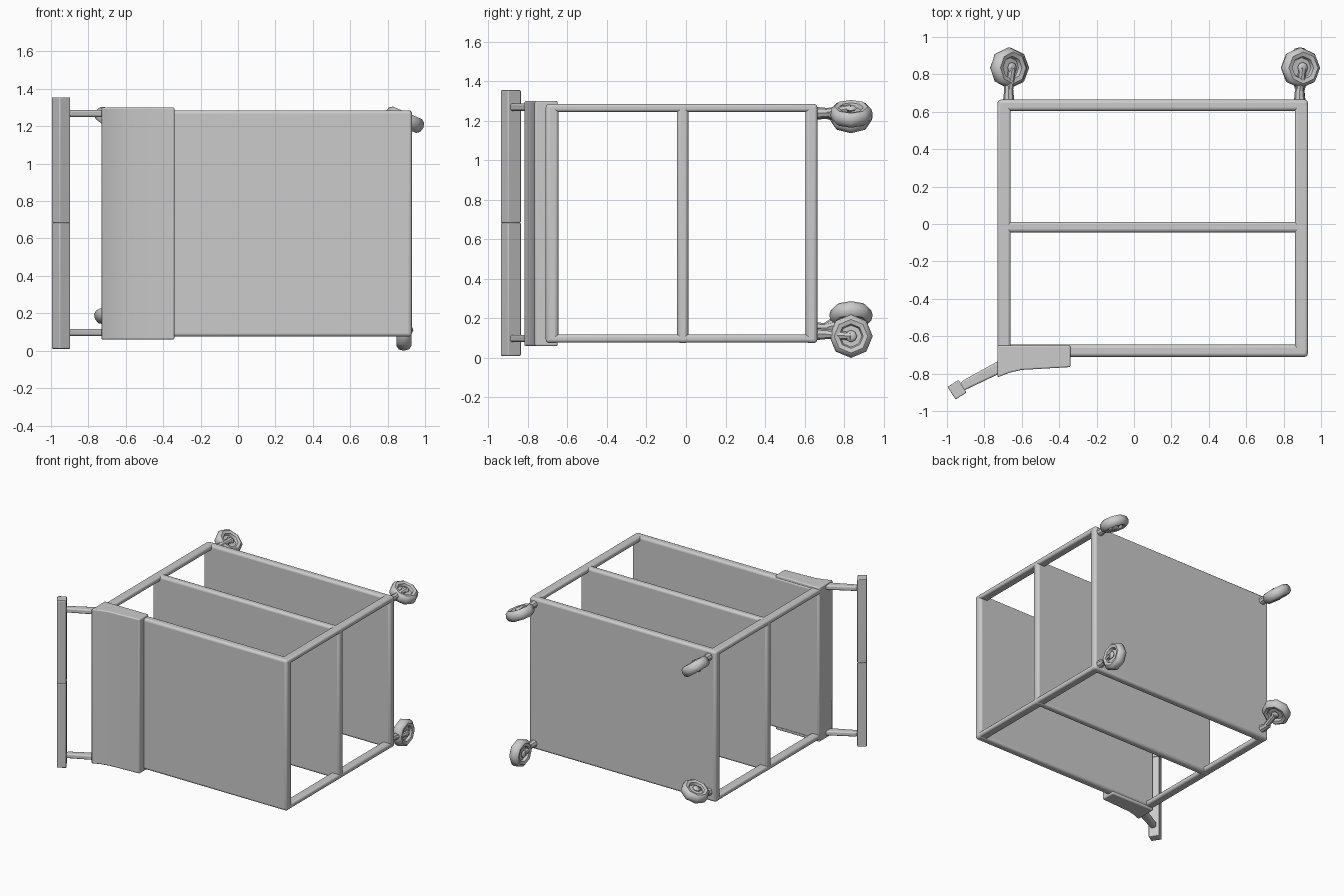
import bpy, bmesh, math
from mathutils import Matrix, Vector

if "Cube" in bpy.data.objects:
    bpy.data.objects.remove(bpy.data.objects["Cube"])


def finish(bm, name, bevel=0.0, segs=3, angle=40):
    bmesh.ops.recalc_face_normals(bm, faces=bm.faces)
    me = bpy.data.meshes.new(name)
    bm.to_mesh(me)
    bm.free()
    ob = bpy.data.objects.new(name, me)
    bpy.context.collection.objects.link(ob)
    if bevel:
        m = ob.modifiers.new("Bevel", 'BEVEL')
        m.width, m.segments = bevel, segs
    bpy.ops.object.select_all(action='DESELECT')
    ob.select_set(True)
    bpy.context.view_layer.objects.active = ob
    bpy.ops.object.shade_smooth_by_angle(angle=math.radians(angle))
    return ob


def box(name, x, y, z, bevel=0.0):
    bm = bmesh.new()
    size = [b - a for a, b in (x, y, z)]
    mid = [(a + b) / 2 for a, b in (x, y, z)]
    bmesh.ops.create_cube(bm, size=1, matrix=Matrix.Translation(mid) @ Matrix.Diagonal((*size, 1)))
    return finish(bm, name, bevel)


def prism(name, outline, z0, z1, bevel=0.0):
    """Extrude an xy outline from z0 to z1."""
    bm = bmesh.new()
    face = bm.faces.new([bm.verts.new((x, y, z0)) for x, y in outline])
    new = bmesh.ops.extrude_face_region(bm, geom=[face])["geom"]
    bmesh.ops.translate(bm, verts=[v for v in new if isinstance(v, bmesh.types.BMVert)], vec=(0, 0, z1 - z0))
    return finish(bm, name, bevel)


# Three shelves (the cart lies on its side, shelves are upright)
for name, y0, y1 in (("bottom_shelf", 0.605, 0.665), ("middle_shelf", -0.045, 0.012), ("top_shelf", -0.71, -0.645)):
    box(name, (-0.73, 0.93), (y0, y1), (0.075, 1.285), 0.018)

# Corner posts
for x0 in (-0.73, 0.86):
    for z0 in (0.078, 1.245):
        box("corner_post", (x0, x0 + 0.07), (-0.69, 0.645), (z0, z0 + 0.04), 0.014)

# Raised tray at the handle end
prism("top_tray", [(-0.34, -0.65), (-0.34, -0.765), (-0.60, -0.78), (-0.665, -0.795),
                   (-0.73, -0.82), (-0.73, -0.65)], 0.06, 1.30, 0.008)

# Handle arms and two-part grip
for z0 in (0.08, 1.25):
    prism("handle_arm", [(-0.70, -0.73), (-0.73, -0.735), (-0.92, -0.84), (-0.95, -0.91),
                         (-0.73, -0.805), (-0.70, -0.80)], z0, z0 + 0.037, 0.01)
c, ux, uy = Vector((-0.946, -0.886)), Vector((0.84, 0.54)), Vector((-0.54, 0.84))
square = [tuple(c + ux * a * 0.035 + uy * b * 0.04) for a, b in ((-1, -1), (1, -1), (1, 1), (-1, 1))]
prism("grip_lower", square, 0.01, 0.683, 0.006)
prism("grip_upper", square, 0.683, 1.355, 0.006)


def caster(x, z, dx, dz, sx, sz):
    """Octagonal wheel centred at (x, z), rolling along (dx, dz); stem at (sx, sz)."""
    d = Vector((dx, 0, dz)).normalized()
    yv = Vector((0, 1, 0))
    ax = d.cross(yv)
    centre = Vector((x, 0.835, z))
    mat = Matrix((d, yv, ax)).transposed().to_4x4()
    mat.translation = centre
    # Tyre and recessed hub, as one lathed profile (radius, half width)
    bm = bmesh.new()
    prof = [(0.055, -0.014), (0.062, -0.034), (0.085, -0.040), (0.103, -0.027), (0.110, 0),
            (0.103, 0.027), (0.085, 0.040), (0.062, 0.034), (0.055, 0.014)]
    rings = [[bm.verts.new((r * math.cos(i * math.pi / 4), r * math.sin(i * math.pi / 4), h))
              for i in range(8)] for r, h in prof]
    for a, b in zip(rings, rings[1:]):
        for i in range(8):
            bm.faces.new((a[i], a[(i + 1) % 8], b[(i + 1) % 8], b[i]))
    bm.faces.new(rings[0])
    bm.faces.new(rings[-1])
    bm.transform(mat)
    finish(bm, "caster_wheel", angle=50)
    # Fork prongs and stem
    bm = bmesh.new()
    top = Vector((sx, 0.70, sz))
    for s in (-1, 1):
        end = centre + ax * s * 0.031
        v = end - top
        rot = v.to_track_quat('Z', 'Y').to_matrix().to_4x4()
        bmesh.ops.create_cone(bm, cap_ends=True, segments=8, radius1=0.022, radius2=0.02, depth=v.length,
                              matrix=Matrix.Translation((top + end) / 2) @ rot)
        bmesh.ops.create_uvsphere(bm, u_segments=8, v_segments=6, radius=0.03,
                                  matrix=Matrix.Translation(end) @ mat.to_3x3().to_4x4() @ Matrix.Diagonal((1, 1, 0.4, 1)))
    bmesh.ops.create_cone(bm, cap_ends=True, segments=8, radius1=0.032, radius2=0.022, depth=0.10,
                          matrix=Matrix.Translation((sx, 0.69, sz)) @ Matrix.Rotation(-math.pi / 2, 4, 'X'))
    finish(bm, "caster_fork")


# Four swivelled casters
caster(-0.67, 1.22, -0.80, 0.60, -0.67, 1.235)
caster(0.89, 1.235, 0.92, -0.40, 0.885, 1.24)
caster(-0.665, 0.215, 0.90, 0.42, -0.67, 0.15)
caster(0.887, 0.11, 0.0, 1.0, 0.887, 0.12)
